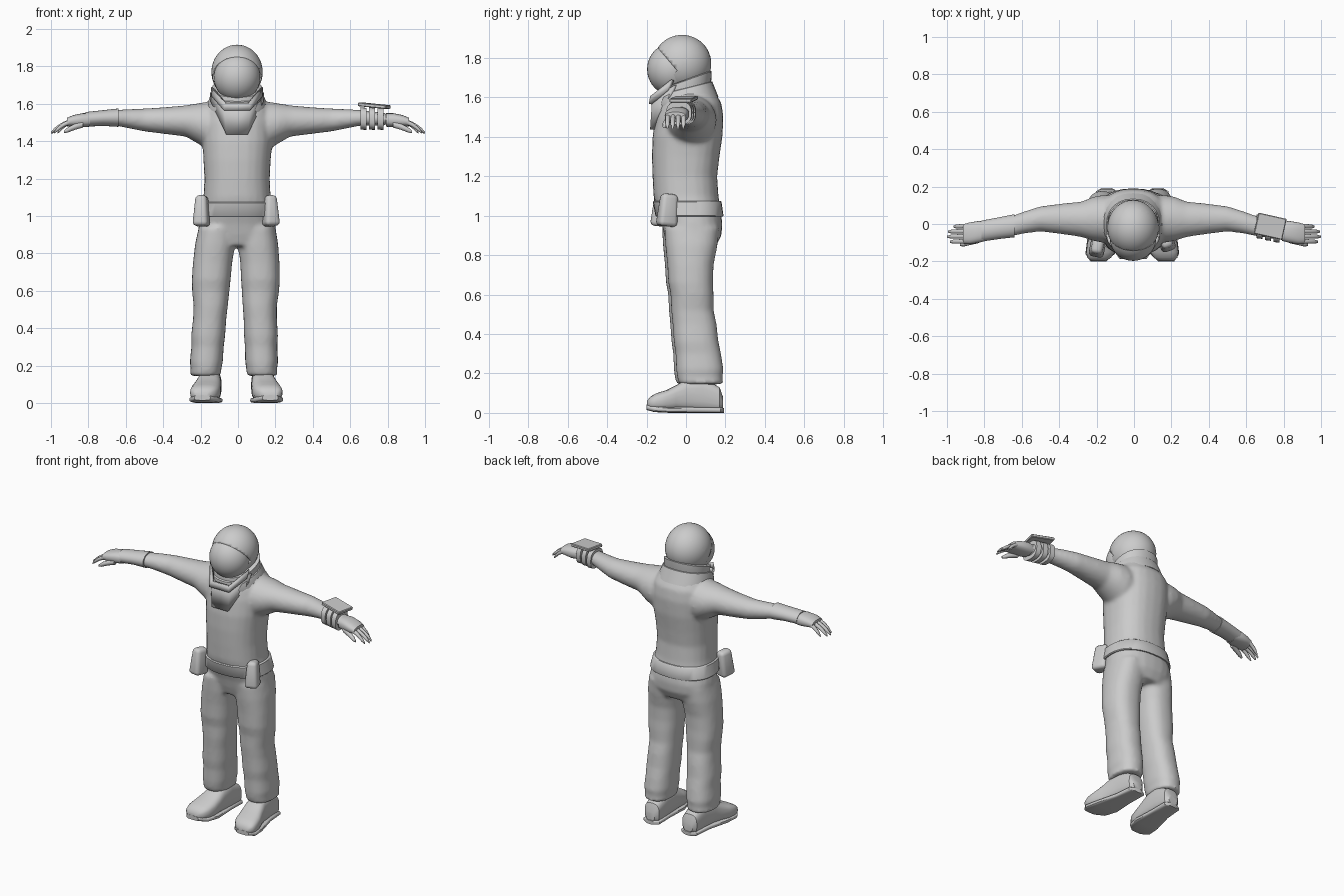
import bpy, bmesh, math
from mathutils import Vector

if "Cube" in bpy.data.objects:
    bpy.data.objects.remove(bpy.data.objects["Cube"])

grey = bpy.data.materials.new("suit grey")
grey.use_nodes = True
grey.diffuse_color = (0.6, 0.6, 0.6, 1)
grey.node_tree.nodes["Principled BSDF"].inputs["Base Color"].default_value = grey.diffuse_color


def loft(bm, axis, rings, sides=24, power=1.0, side=1, shift=(0, 0, 0), lean=0, tilt=0):
    """Skin rings given as (position, low a, high a, low b, high b)."""
    loops = []
    for t, a0, a1, b0, b1 in rings:
        loop = []
        for i in range(sides):
            ang = math.tau * i / sides
            c, s = math.cos(ang), math.sin(ang)
            a = (a0 + a1) / 2 + (a1 - a0) / 2 * math.copysign(abs(c) ** power, c)
            b = (b0 + b1) / 2 + (b1 - b0) / 2 * math.copysign(abs(s) ** power, s)
            p = Vector({"x": (t, a, b), "y": (a, t, b), "z": (a, b, t)}[axis])
            p.x += lean * max(0, 0.95 - p.z)
            p.z += tilt * p.y
            p.x *= side
            loop.append(bm.verts.new(p + Vector(shift)))
        loops.append(loop)
    for lower, upper in zip(loops, loops[1:]):
        for i in range(sides):
            j = (i + 1) % sides
            bm.faces.new((lower[i], lower[j], upper[j], upper[i]))
    bm.faces.new(loops[0])
    bm.faces.new(loops[-1])


def finish(bm, name, angle=40):
    bmesh.ops.recalc_face_normals(bm, faces=bm.faces)
    mesh = bpy.data.meshes.new(name)
    bm.to_mesh(mesh)
    bm.free()
    mesh.materials.append(grey)
    ob = bpy.data.objects.new(name, mesh)
    bpy.context.collection.objects.link(ob)
    bpy.ops.object.select_all(action="DESELECT")
    ob.select_set(True)
    bpy.context.view_layer.objects.active = ob
    bpy.ops.object.shade_smooth_by_angle(angle=math.radians(angle))
    return ob


def part(name, axis, rings, **options):
    bm = bmesh.new()
    loft(bm, axis, rings, **options)
    return finish(bm, name)


def ellipsoid(centre, radii):
    bm = bmesh.new()
    bmesh.ops.create_uvsphere(bm, u_segments=40, v_segments=24, radius=1)
    bmesh.ops.scale(bm, vec=radii, verts=bm.verts)
    bmesh.ops.translate(bm, vec=centre, verts=bm.verts)
    return bm


# Suit body: torso, arms and trousers fused into one skin
torso = [(0.84, -.19, .185, -.09, .15), (0.90, -.21, .205, -.11, .18), (0.96, -.21, .20, -.125, .185),
         (1.03, -.195, .19, -.15, .175), (1.10, -.185, .175, -.165, .165), (1.20, -.18, .17, -.17, .158),
         (1.30, -.185, .175, -.173, .17), (1.40, -.19, .185, -.17, .185), (1.50, -.19, .185, -.155, .19),
         (1.57, -.18, .175, -.135, .18), (1.62, -.15, .145, -.11, .15), (1.67, -.12, .115, -.08, .12)]
arm = [(0.05, -.1, .15, 1.34, 1.61), (0.17, -.1, .155, 1.36, 1.61), (0.22, -.09, .145, 1.39, 1.602),
       (0.28, -.07, .12, 1.425, 1.592), (0.38, -.055, .11, 1.437, 1.583), (0.50, -.04, .095, 1.452, 1.575),
       (0.58, -.05, .07, 1.468, 1.572), (0.65, -.065, .045, 1.482, 1.568), (0.80, -.09, .015, 1.485, 1.55)]
leg = [(0.94, .0, .2, -.11, .17), (0.85, .0, .215, -.105, .16), (0.75, .012, .222, -.095, .14),
       (0.66, .016, .224, -.09, .137), (0.60, .02, .22, -.078, .14), (0.52, .025, .208, -.075, .14),
       (0.45, .03, .208, -.068, .155), (0.36, .032, .214, -.062, .165), (0.30, .037, .21, -.053, .178),
       (0.22, .038, .215, -.05, .19), (0.18, .045, .208, -.045, .185), (0.145, .045, .212, -.035, .19)]
bm = bmesh.new()
loft(bm, "z", torso, power=0.85)
for side in (1, -1):
    loft(bm, "x", arm, side=side)
loft(bm, "z", leg, power=0.85)
loft(bm, "z", leg, power=0.85, side=-1, shift=(-.01, -.012, 0), lean=0.045)
suit = finish(bm, "suit_body", 60)
remesh = suit.modifiers.new("fuse", "REMESH")
remesh.mode, remesh.voxel_size, remesh.use_smooth_shade = "VOXEL", 0.011, True
soften = suit.modifiers.new("soften", "SMOOTH")
soften.factor, soften.iterations = 0.5, 8

# Boots with turned-out toes
boot = [(.188, .095, .16, .025, .08), (.17, .075, .18, .005, .13), (.08, .07, .19, .005, .18),
        (.0, .072, .2, .008, .17), (-.05, .072, .215, .012, .14), (-.10, .075, .232, .01, .115),
        (-.15, .085, .238, .012, .1), (-.18, .105, .232, .02, .083), (-.198, .135, .21, .03, .06)]
sole = [(.192, .1, .155, 0, .025), (.175, .07, .185, 0, .028), (.06, .072, .195, 0, .03),
        (-.08, .065, .232, 0, .03), (-.16, .085, .242, .004, .035), (-.2, .13, .215, .015, .042)]
for side, label in ((1, "left"), (-1, "right")):
    move = (0, 0, 0) if side > 0 else (-.018, 0, 0)
    part(label + "_boot", "y", boot, power=0.7, side=side, shift=move)
    part(label + "_sole", "y", sole, power=0.5, side=side, shift=move)

# Gloves: cuff and palm, then four fingers and a thumb
palm = [(.79, -.09, .012, 1.478, 1.55), (.83, -.1, .016, 1.475, 1.55),
        (.88, -.108, .008, 1.478, 1.54), (.915, -.105, -.002, 1.48, 1.525)]


def digit(bm, start, end, drop, radius, side):
    rings = []
    for k in range(6):
        f = k / 5
        p = Vector(start).lerp(Vector(end), f)
        r = radius * (1 - 0.25 * f) * (0.5 if k == 5 else 1)
        z = p.z - drop * f * f
        rings.append((p.x, p.y - r, p.y + r, z - r * 1.1, z + r * 1.1))
    loft(bm, "x", rings, sides=10, side=side)


for side, label in ((1, "left"), (-1, "right")):
    bm = bmesh.new()
    loft(bm, "x", palm, power=0.8, side=side)
    for i, reach in enumerate((.985, 1.0, .995, .965)):
        y = -.092 + i * .027
        digit(bm, (.89, y, 1.505), (reach, y - .003, 1.485), .04, .0135, side)
    digit(bm, (.83, -.085, 1.49), (.93, -.112, 1.465), .015, .017, side)
    finish(bm, label + "_glove", 50)
part("right_cuff", "x", [(.64, -.071, .052, 1.477, 1.575), (.72, -.08, .036, 1.482, 1.566),
                         (.815, -.094, .018, 1.478, 1.556)], side=-1)

# Wrist straps and tilted control plate on the left forearm
for i in range(3):
    x, y = .655 + i * .045, -.01 - i * .01
    part("wrist_strap", "x", [(x, y - .066, y + .062, 1.463, 1.582),
                              (x + .032, y - .07, y + .058, 1.46, 1.578)], power=0.75)
bm = bmesh.new()
bmesh.ops.create_cube(bm, size=1)
bmesh.ops.scale(bm, vec=(.155, .115, .02), verts=bm.verts)
bmesh.ops.bevel(bm, geom=bm.edges[:], offset=.004, segments=1, affect="EDGES")
plate = finish(bm, "wrist_plate", 30)
plate.location = (.728, -.012, 1.59)
plate.rotation_euler = (0, .1, -.22)

# Belt and two pouches
part("belt", "z", [(.995, -.207, .2, -.15, .188), (1.0, -.212, .205, -.155, .19),
                   (1.07, -.197, .19, -.168, .18), (1.075, -.19, .183, -.163, .175)], power=0.85, sides=32)
for label, x, y, turn in (("left", .172, -.092, .35), ("right", -.195, -.122, -.2)):
    bm = bmesh.new()
    bmesh.ops.create_cube(bm, size=1)
    bmesh.ops.scale(bm, vec=(.085, .1, .165), verts=bm.verts)
    for v in bm.verts:
        if v.co.z > 0:
            v.co.x *= .7
            v.co.y *= .85
    bmesh.ops.bevel(bm, geom=bm.edges[:], offset=.022, segments=3, affect="EDGES", profile=.5)
    pouch = finish(bm, label + "_pouch", 50)
    pouch.location = (x, y, 1.028)
    pouch.rotation_euler = (-.1, 0, turn)

# Helmet shell with a wedge cut out for the face
bm = ellipsoid((-.005, -.02, 1.77), (.137, .148, .146))
corner = Vector((0, -.045, 1.735))
planes = [Vector((0, 1, .85)), Vector((0, 1, -.85))]
for normal in planes:
    bmesh.ops.bisect_plane(bm, geom=bm.verts[:] + bm.edges[:] + bm.faces[:], plane_co=corner, plane_no=normal)
opening = [f for f in bm.faces if all((f.calc_center_median() - corner).dot(n) < 0 for n in planes)]
bmesh.ops.delete(bm, geom=opening, context="FACES")
shell = finish(bm, "helmet_shell")
rim = shell.modifiers.new("thickness", "SOLIDIFY")
rim.thickness = .014

# Rounded visor
finish(ellipsoid((-.005, -.075, 1.742), (.124, .122, .13)), "visor")

# Helmet base and neck collar, both lower at the front
part("helmet_base", "z", [(1.58, -.135, .125, -.135, .115), (1.64, -.143, .133, -.145, .128),
                          (1.685, -.14, .13, -.14, .13), (1.69, -.128, .118, -.128, .118)], tilt=.36, power=.9)
part("neck_collar", "z", [(1.56, -.17, .16, -.14, .165), (1.60, -.165, .155, -.155, .15),
                          (1.645, -.148, .138, -.15, .134), (1.65, -.135, .125, -.14, .12)], tilt=.25, power=.9)

# Faceted chest bib: a central panel with swept-back wings and a raised chin bar
for name, rows, depth in (
        ("chest_bib", ((.145, 1.66, -.06), (.07, 1.59, -.172), (.058, 1.437, -.182)), .03),
        ("chin_bar", ((.14, 1.69, -.075), (.064, 1.605, -.182), (.072, 1.567, -.188)), .022)):
    bm = bmesh.new()
    (wx, wz, wy), (tx, tz, ty), (bx, bz, by) = rows
    pair = lambda x, y, z: [bm.verts.new((s * x - .005, y, z)) for s in (-1, 1)]
    wing, top, bottom = pair(wx, wy, wz), pair(tx, ty, tz), pair(bx, by, bz)
    outer = pair(wx * .97, wy - .02, wz - .05)
    bm.faces.new((bottom[0], bottom[1], top[1], top[0]))
    bm.faces.new((outer[0], bottom[0], top[0], wing[0]))
    bm.faces.new((bottom[1], outer[1], wing[1], top[1]))
    bib = finish(bm, name, 20)
    solid = bib.modifiers.new("thickness", "SOLIDIFY")
    solid.thickness = depth
    solid.offset = -1
